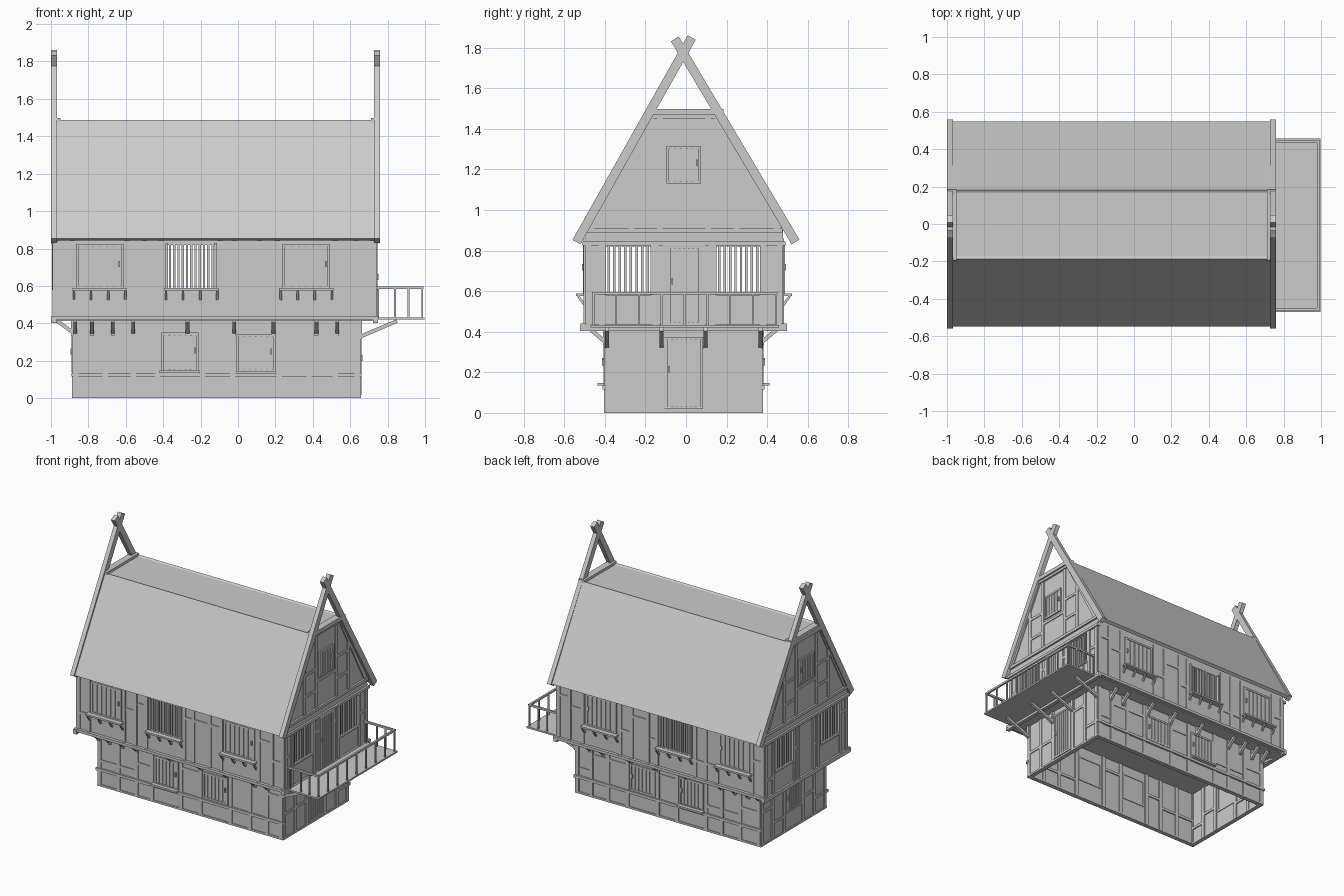
import bpy, bmesh, random
from mathutils import Vector, Matrix

if "Cube" in bpy.data.objects:
    bpy.data.objects.remove(bpy.data.objects["Cube"])

random.seed(3)
X, Y, Z = Vector((1, 0, 0)), Vector((0, 1, 0)), Vector((0, 0, 1))


class Part:
    """Collects boxes and beams into one named object."""
    def __init__(self, name):
        self.name, self.bm = name, bmesh.new()

    def box(self, a, b):
        a, b = Vector(a), Vector(b)
        size = [abs(v) for v in (b - a)]
        m = Matrix.Translation((a + b) / 2) @ Matrix.Diagonal((*size, 1))
        bmesh.ops.create_cube(self.bm, size=1, matrix=m)
        return self

    def beam(self, p, q, side, w, h):
        p, q = Vector(p), Vector(q)
        d = (q - p).normalized()
        n = d.cross(side)
        m = Matrix((side * w, n * h, d * (q - p).length)).transposed().to_4x4()
        m.translation = (p + q) / 2
        bmesh.ops.create_cube(self.bm, size=1, matrix=m)
        return self

    def prism(self, profile, x0, x1):
        f = self.bm.faces.new([self.bm.verts.new((x0, y, z)) for y, z in profile])
        r = bmesh.ops.extrude_face_region(self.bm, geom=[f])
        bmesh.ops.translate(self.bm, vec=(x1 - x0, 0, 0),
                            verts=[v for v in r["geom"] if isinstance(v, bmesh.types.BMVert)])
        return self

    def done(self):
        bmesh.ops.recalc_face_normals(self.bm, faces=self.bm.faces)
        me = bpy.data.meshes.new(self.name)
        self.bm.to_mesh(me)
        self.bm.free()
        bpy.context.collection.objects.link(bpy.data.objects.new(self.name, me))


class Wall:
    """Wall frame: u runs along the wall, d points outwards, z is up."""
    def __init__(self, name, u_axis, out, offset, u0, u1):
        self.name, self.u, self.out, self.off = name, u_axis, out, offset
        self.u0, self.u1 = u0, u1

    def p(self, u, d, z):
        return self.u * u + self.out * (self.off + d) + Z * z

    def box(self, part, u0, u1, d0, d1, z0, z1):
        part.box(self.p(u0, d0, z0), self.p(u1, d1, z1))

    def panel(self, z0, z1, holes=(), h0=0.59, h1=0.82):
        part, u = Part(self.name + "_wall"), self.u0
        for a, b in holes:
            self.box(part, u, a, -.02, 0, z0, z1)
            self.box(part, a, b, -.02, 0, z0, h0)
            self.box(part, a, b, -.02, 0, h1, z1)
            u = b
        self.box(part, u, self.u1, -.02, 0, z0, z1)
        part.done()

    def frame(self, studs, z0, z1, taken=(), depth=-.028, w=.028):
        part = Part(self.name + "_timbers")
        for s in studs:
            self.box(part, s - w / 2, s + w / 2, depth, .007, z0, z1)
        for a, b in zip(studs, studs[1:]):
            if not any(a < t1 and b > t0 for t0, t1 in taken):
                z = z0 + (z1 - z0) * random.choice((.3, .45, .6, .75))
                self.box(part, a, b, depth, .006, z - .01, z + .01)
        part.done()

    def shutter(self, label, u0, u1, z0, z1, n=6):
        part = Part(f"{self.name}_{label}")
        f, gap = .014, .006
        for a, b, c, e in ((u0, u0 + f, z0, z1), (u1 - f, u1, z0, z1),
                           (u0, u1, z0, z0 + f), (u0, u1, z1 - f, z1)):
            self.box(part, a, b, -.025, .01, c, e)
        step = (u1 - u0 - 2 * f) / n
        for i in range(n):
            a = u0 + f + i * step
            self.box(part, a + gap / 2, a + step - gap / 2, -.005, .006, z0 + f, z1 - f)
        h = u0 + .022 if label == "door" else u1 - .022
        zm = z0 + (z1 - z0) * .55
        self.box(part, h - .004, h + .004, .005, .016, zm - .016, zm + .016)
        part.done()

    def grille(self, label, u0, u1, z0, z1, n):
        part = Part(f"{self.name}_{label}")
        for a, b in ((u0 - .012, u0), (u1, u1 + .012)):
            self.box(part, a, b, -.02, .01, z0 - .01, z1 + .01)
        self.box(part, u0, u1, -.02, .01, z0 - .012, z0)
        for i in range(n):
            u = u0 + (u1 - u0) * (i + .5) / n
            self.box(part, u - .006, u + .006, -.014, -.002, z0, z1)
        part.done()

    def sill(self, label, u0, u1, z, depth=.045, drop=.06):
        part = Part(f"{self.name}_{label}")
        self.box(part, u0, u1, 0, depth, z - .013, z)
        for i in range(4 if drop else 0):
            u = u0 + .008 + (u1 - u0 - .016) * i / 3
            part.beam(self.p(u, 0, z - drop), self.p(u, depth - .01, z - .012), self.u, .012, .012)
        part.done()

    def brackets(self, us, z0, reach, z1=.412, w=.02):
        part = Part(self.name + "_brackets")
        for u in us:
            part.beam(self.p(u, -.005, z0), self.p(u, reach, z1), self.u, w, .02)
            self.box(part, u - w / 2, u + w / 2, -.02, .012, z0 - .01, .415)
        part.done()


# Wall frames of both storeys
LX, UX, LY, UY = (-.88, .65), (-.985, .735), (-.397, .373), (-.497, .477)
lower = [Wall("lower_front", X, -Y, -LY[0], *LX), Wall("lower_back", X, Y, LY[1], *LX)]
upper = [Wall("upper_front", X, -Y, -UY[0], *UX), Wall("upper_back", X, Y, UY[1], *UX)]
lower_r, lower_l = Wall("lower_right", Y, X, LX[1], *LY), Wall("lower_left", Y, -X, -LX[0], *LY)
upper_r, upper_l = Wall("upper_right", Y, X, UX[1], *UY), Wall("upper_left", Y, -X, -UX[0], *UY)

# Lower storey, long sides
for w in lower:
    w.panel(0, .42)
    w.frame([-.866, -.71, -.56, -.43, -.19, -.03, .22, .38, .52, .636], 0, .42,
            [(-.41, -.21), (-.01, .2)])
    w.shutter("window_1", -.41, -.21, .14, .35)
    w.shutter("window_2", -.01, .20, .14, .34)
    w.sill("sill", -.42, -.205, .147, .038, 0)
    rail = Part(w.name + "_rail")
    w.box(rail, -.89, .66, -.01, .014, .115, .135)
    w.box(rail, -.885, .655, -.025, .007, 0, .014)
    rail.done()
    w.brackets([-.87, -.78, -.67, -.56, -.27, -.02, .19, .42, .53], .345, .075)

# Lower storey, short sides
for w in (lower_r, lower_l):
    w.panel(0, .42)
    w.frame([-.383, -.255, -.12, .1, .235, .359], 0, .42, [(-.1, .08)])
    base = Part(w.name + "_base")
    w.box(base, LY[0], LY[1], -.025, .007, 0, .014)
    base.done()
lower_r.shutter("door", -.105, .085, .018, .375, 7)
lower_l.shutter("window", -.10, .08, .14, .34)
lower_r.brackets([-.39, -.12, .097, .367], .325, .2)
lower_l.brackets([-.39, -.12, .097, .367], .345, .085)

# Upper storey, long sides
for w in upper:
    w.panel(.42, .86, [(-.38, -.12)])
    w.frame([-.97, -.885, -.595, -.5, -.41, -.095, -.02, .115, .21, .52, .63, .72], .435, .86,
            [(-.86, -.62), (-.38, -.12), (.24, .49)])
    w.shutter("window_left", -.865, -.612, .585, .825)
    w.grille("window_middle", -.375, -.125, .59, .82, 11)
    w.shutter("window_right", .237, .49, .585, .825)
    for i, u in enumerate((-.74, -.248, .365)):
        w.sill(f"sill_{i + 1}", u - .145, u + .145, .588)

# Upper storey, short sides and gable timbers
for w in (upper_r, upper_l):
    w.panel(.42, .86, [(-.395, -.175), (.15, .365)])
    w.frame([-.483, -.415, -.15, -.1, .08, .128, .38, .463], .435, .83,
            [(-.395, -.175), (-.09, .07), (.15, .365)])
    w.grille("window_1", -.395, -.175, .59, .82, 8)
    w.grille("window_2", .15, .365, .59, .82, 8)
    g = Part(w.name + "_gable_timbers")
    for z0, z1, h in ((.825, .845, .5), (.89, .912, .485), (1.45, 1.475, .17)):
        w.box(g, -.01 - h, -.01 + h, -.01, .014, z0, z1)
    for s in (-1, 1):
        g.beam(w.p(-.01 + s * .465, 0, .91), w.p(-.01 + s * .165, 0, 1.46), X, .014, .035)
        for off, top in ((.12, 1.45), (.26, 1.26)):
            u = -.01 + s * off
            w.box(g, u - .014, u + .014, -.01, .007, .9, top)
        for z in (1.04, 1.2):
            w.box(g, -.01 + s * .12, -.01 + s * .26, -.01, .006, z - .01, z + .01)
    w.box(g, -.13, .11, -.01, .006, 1.095, 1.115)
    g.done()
    w.shutter("gable_window", -.097, .075, 1.13, 1.315, 5)
upper_r.shutter("door", -.09, .072, .432, .825, 6)

# Floor between storeys and its rim beams
Part("upper_floor").box((UX[0], UY[0], .412), (UX[1], UY[1], .43)).done()
rim = Part("rim_beams")
for y in (-.505, .485):
    rim.box((-.998, y - .014, .42), (.75, y + .014, .44))
for x in (-.985, .735):
    rim.box((x - .014, -.522, .403), (x + .014, .498, .435))
rim.done()

# Balcony
bal = Part("balcony_floor").box((.735, -.47, .42), (.998, .458, .432))
bal.done()
rail = Part("balcony_railing")
y0, y1, x1 = -.457, .443, .985
rail.box((x1 - .007, y0 - .007, .583), (x1 + .007, y1 + .007, .597))
for y in (y0, y1):
    rail.box((.735, y - .007, .583), (x1, y + .007, .597))
    for x in (.75, .84, .912):
        rail.box((x - .005, y - .005, .43), (x + .005, y + .005, .585))
for i in range(9):
    y = y0 + (y1 - y0) * i / 8
    rail.box((x1 - .005, y - .005, .43), (x1 + .005, y + .005, .585))
rail.done()

# Attic body with gable walls
Part("gable_body").prism([(-.497, .84), (.477, .84), (.477, .9), (.155, 1.465),
                          (-.172, 1.465), (-.497, .9)], UX[0], UX[1]).done()

# Roof slopes, flat top and collar beams
for name, a, b in (("front", (-.537, .848), (-.178, 1.48)), ("back", (.537, .848), (.172, 1.48))):
    Part(f"roof_{name}").beam((-.12, *a), (-.12, *b), X, 1.74, .024).done()
Part("roof_top").box((-.985, -.178, 1.46), (.74, .172, 1.478)).done()
collar = Part("collar_beams")
for x in (-.998, .71):
    collar.box((x, -.195, 1.468), (x + .05, .185, 1.497))
collar.done()

# Crossed bargeboards
for name, x in (("left", -.984), ("right", .744)):
    barge = Part("bargeboards_" + name)
    barge.beam((x, -.54, .842), (x, .028, 1.85), X, .032, .045)
    barge.beam((x, .54, .842), (x, -.055, 1.843), X, .032, .045)
    barge.done()
